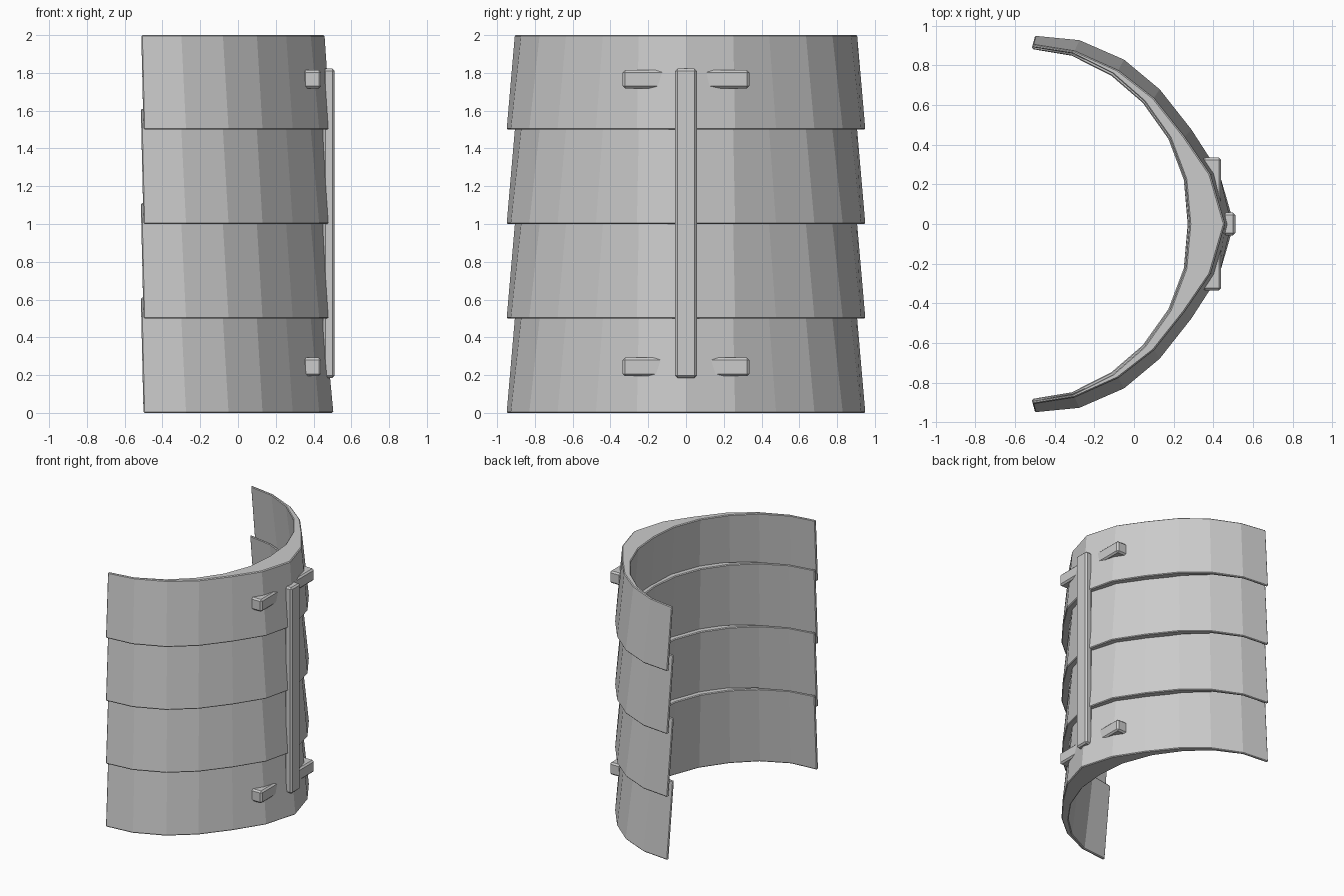
import bpy
import bmesh
from mathutils import Vector

cube = bpy.data.objects.get("Cube")
if cube:
    bpy.data.objects.remove(cube)

grey = bpy.data.materials.new("plain_grey")
grey.use_nodes = True
colour = (0.6, 0.6, 0.6, 1)
grey.diffuse_color = colour
grey.node_tree.nodes["Principled BSDF"].inputs["Base Color"].default_value = colour

# Half outlines of one flared band, from the front ridge round to the open end
OUTER_TOP = [(.458, 0), (.385, .25), (.255, .44), (.10, .635), (-.08, .775), (-.30, .873), (-.512, .907)]
OUTER_BASE = [(.492, 0), (.43, .26), (.29, .477), (.13, .68), (-.05, .83), (-.275, .928), (-.50, .95)]
INNER_TOP = [(.28, 0), (.26, .225), (.18, .437), (.05, .62), (-.11, .76), (-.31, .86), (-.512, .891)]
PITCH = 0.5


def finish(name, bm, bevel):
    bmesh.ops.recalc_face_normals(bm, faces=bm.faces)
    mesh = bpy.data.meshes.new(name)
    bm.to_mesh(mesh)
    bm.free()
    mesh.materials.append(grey)
    obj = bpy.data.objects.new(name, mesh)
    bpy.context.collection.objects.link(obj)
    mod = obj.modifiers.new("edge_bevel", "BEVEL")
    mod.width = bevel
    mod.segments = 1
    mod.limit_method = "ANGLE"
    mod.angle_limit = 0.8
    return obj


def mirrored(half):
    return [Vector((x, -y)) for x, y in reversed(half[1:])] + [Vector(p) for p in half]


def band(name, z, height, ridge):
    outer_top, inner_top = mirrored(OUTER_TOP), mirrored(INNER_TOP)
    outer_base = mirrored([(ridge, 0)] + OUTER_BASE[1:])
    bm = bmesh.new()
    rings = []
    for ot, it, ob in zip(outer_top, inner_top, outer_base):
        flare = ot - ob
        ib = it - flare * 0.93
        t = height / PITCH
        top_o, top_i = ob + flare * t, ib + (it - ib) * t
        rings.append([bm.verts.new((p.x, p.y, h)) for p, h in
                      ((ob, z), (top_o, z + height), (top_i, z + height), (ib, z))])
    for a, b in zip(rings, rings[1:]):
        for k in range(4):
            n = (k + 1) % 4
            bm.faces.new((a[k], a[n], b[n], b[k]))
    bm.faces.new(rings[0])
    bm.faces.new(rings[-1])
    finish(name, bm, 0.006)


def block(name, low, high, bevel=0.012):
    low, high = Vector(low), Vector(high)
    bm = bmesh.new()
    bmesh.ops.create_cube(bm, size=1)
    size, mid = high - low, (low + high) / 2
    for v in bm.verts:
        v.co = Vector([c * s for c, s in zip(v.co, size)]) + mid
    finish(name, bm, bevel)


# Overlapping bands, each tucked inside the one above
for i in range(4):
    band(f"band_{i + 1}", i * PITCH, 0.5 if i == 3 else 0.61, 0.505 if i == 0 else 0.492)

# Vertical strip over the ridge
block("ridge_strip", (.45, -.057, .185), (.511, .057, 1.822))

# Strap lugs either side of the strip
for level, z in (("lower", .195), ("upper", 1.718)):
    for side, s in (("front", -1), ("back", 1)):
        ys = sorted((s * .10, s * .335))
        block(f"{level}_{side}_lug", (.345, ys[0], z), (.44, ys[1], z + .097))
